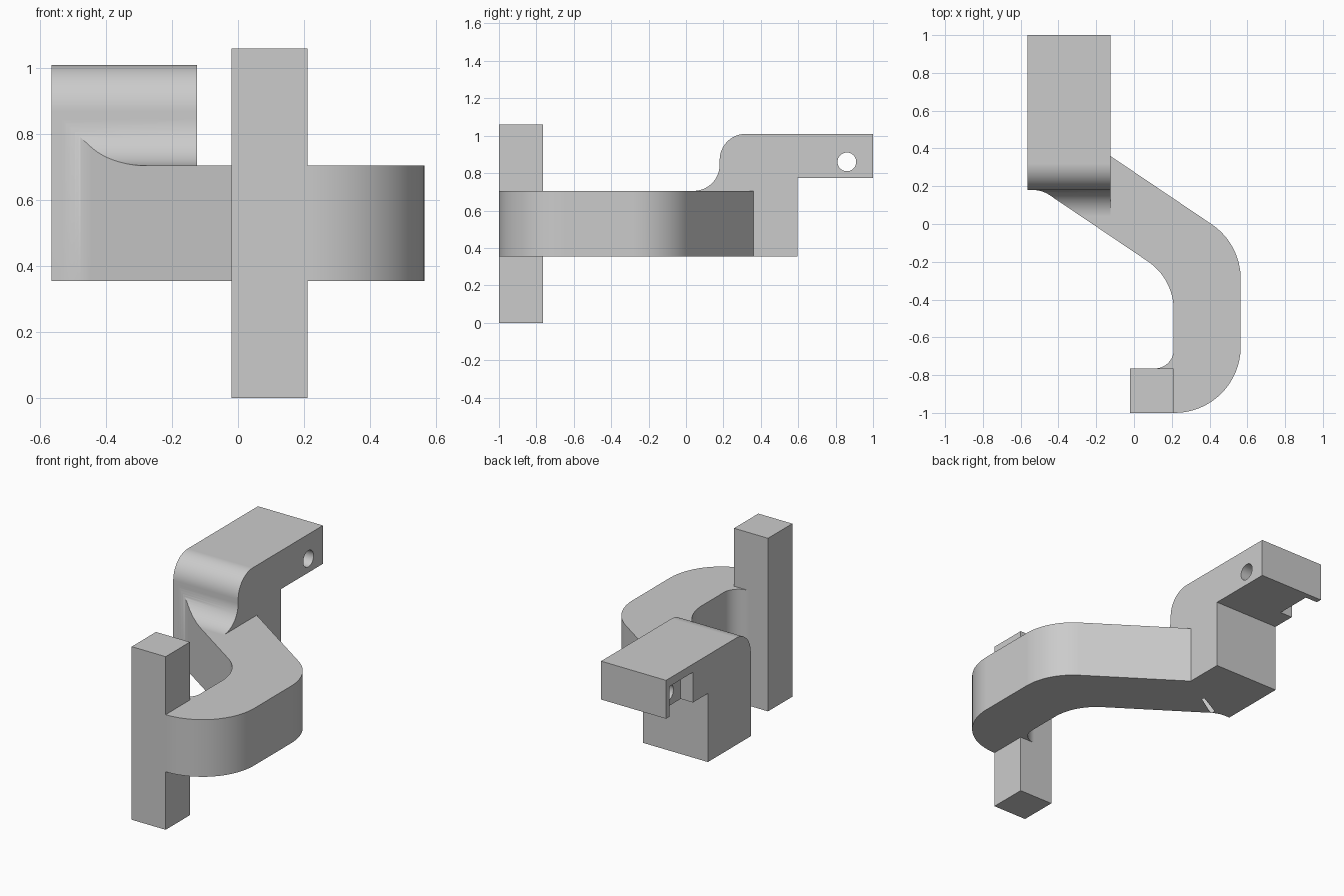
import bpy, bmesh
from math import tan
from mathutils import Vector

cube = bpy.data.objects.get("Cube")
if cube:
    bpy.data.objects.remove(cube, do_unlink=True)

grey = bpy.data.materials.new("plain grey")
grey.use_nodes = True
grey.diffuse_color = (0.6, 0.6, 0.6, 1)
grey.node_tree.nodes["Principled BSDF"].inputs["Base Color"].default_value = (0.6, 0.6, 0.6, 1)


def rounded(corners, steps=16):
    """Outline from (x, y, radius) corners, each rounded by a tangent arc."""
    points = []
    for i, (x, y, radius) in enumerate(corners):
        p = Vector((x, y))
        if not radius:
            points.append(p)
            continue
        a = (Vector(corners[i - 1][:2]) - p).normalized()
        b = (Vector(corners[(i + 1) % len(corners)][:2]) - p).normalized()
        half = a.angle(b) / 2
        start, end = p + a * radius / tan(half), p + b * radius / tan(half)
        centre = p + (a + b).normalized() * (start - p).length / max(1e-6, a.dot((a + b).normalized()))
        sweep = (start - centre).angle_signed(end - centre)
        for k in range(steps + 1):
            d = (start - centre).normalized().slerp((end - centre).normalized(), k / steps)
            points.append(centre + d * radius)
    return points


def prism(name, outline, low, high, axis="z"):
    """Extrude an outline along z (outline in x, y) or along x (outline in y, z)."""
    bm = bmesh.new()
    place = (lambda p: (p.x, p.y, low)) if axis == "z" else (lambda p: (low, p.x, p.y))
    face = bm.faces.new([bm.verts.new(place(p)) for p in outline])
    side = bmesh.ops.extrude_face_region(bm, geom=[face])
    verts = [g for g in side["geom"] if isinstance(g, bmesh.types.BMVert)]
    step = high - low
    bmesh.ops.translate(bm, verts=verts, vec=(0, 0, step) if axis == "z" else (step, 0, 0))
    bmesh.ops.recalc_face_normals(bm, faces=bm.faces)
    mesh = bpy.data.meshes.new(name)
    bm.to_mesh(mesh)
    bm.free()
    mesh.materials.append(grey)
    obj = bpy.data.objects.new(name, mesh)
    bpy.context.collection.objects.link(obj)
    return obj


def box(name, x, y, z):
    corners = [(x[0], y[0]), (x[1], y[0]), (x[1], y[1]), (x[0], y[1])]
    return prism(name, [Vector(c) for c in corners], *z)


def combine(target, other, operation):
    mod = target.modifiers.new(operation, "BOOLEAN")
    mod.operation, mod.object, mod.solver = operation, other, "EXACT"
    bpy.context.view_layer.objects.active = target
    bpy.ops.object.modifier_apply(modifier=mod.name)
    bpy.data.objects.remove(other, do_unlink=True)


LEFT, RIGHT = -0.565, -0.125     # sides of the raised bracket
FRONT = 0.18                     # front of the riser
BASE, TOP = 0.355, 0.705         # height of the arm

# Curved arm, seen in plan
arm = prism("bracket_arm", rounded([
    (LEFT, 0.595, 0), (LEFT, FRONT, 0), (-0.487, FRONT, 0.16),
    (0.21, -0.29, 0.31), (0.21, -0.765, 0.1), (0, -0.765, 0),
    (0, -1, 0), (0.565, -1, 0.35), (0.565, -0.105, 0.35),
    (RIGHT, 0.36, 0), (RIGHT, 0.595, 0)]), BASE, TOP)

# Raised bracket, seen from the side, with a rounded shoulder and a cove at its foot
bracket = prism("raised_bracket", rounded([
    (0.595, BASE, 0), (0.595, 0.775, 0), (1, 0.775, 0), (1, 1.01, 0),
    (FRONT, 1.01, 0.14), (FRONT, TOP, 0.14), (0, TOP, 0), (0, BASE, 0)]),
    LEFT, RIGHT, "x")

# Trim the cove to the arm's slanted wall
trim = prism("cove_trim", rounded([
    (LEFT, 1.1, 0), (LEFT, FRONT, 0), (-0.487, FRONT, 0.16),
    (RIGHT, -0.064, 0), (RIGHT, 1.1, 0)]), 0, 1.2)
combine(bracket, trim, "INTERSECT")

# Open pocket and cross hole near the bracket's end
combine(bracket, box("pocket", (LEFT - 0.1, -0.482), (0.74, 0.965), (0.7, 0.96)), "DIFFERENCE")
hole = prism("cross_hole", rounded([
    (0.81, 0.81, 0.0499), (0.91, 0.81, 0.0499), (0.91, 0.91, 0.0499), (0.81, 0.91, 0.0499)], 8),
    -0.6, 0, "x")
combine(bracket, hole, "DIFFERENCE")

# Upright post, joined with the arm and bracket into one solid
post = box("post", (-0.02, 0.21), (-1, -0.765), (0, 1.06))
combine(arm, bracket, "UNION")
combine(arm, post, "UNION")

# Clean up seams, then smooth the curved walls only
bm = bmesh.new()
bm.from_mesh(arm.data)
bmesh.ops.remove_doubles(bm, verts=bm.verts, dist=0.0005)
bmesh.ops.dissolve_limit(bm, angle_limit=0.005, verts=bm.verts, edges=bm.edges)
bm.to_mesh(arm.data)
bm.free()
bpy.ops.object.select_all(action="DESELECT")
arm.select_set(True)
bpy.context.view_layer.objects.active = arm
bpy.ops.object.shade_smooth_by_angle(angle=0.5)
normals = arm.modifiers.new("flat_face_normals", "WEIGHTED_NORMAL")
normals.keep_sharp = True
